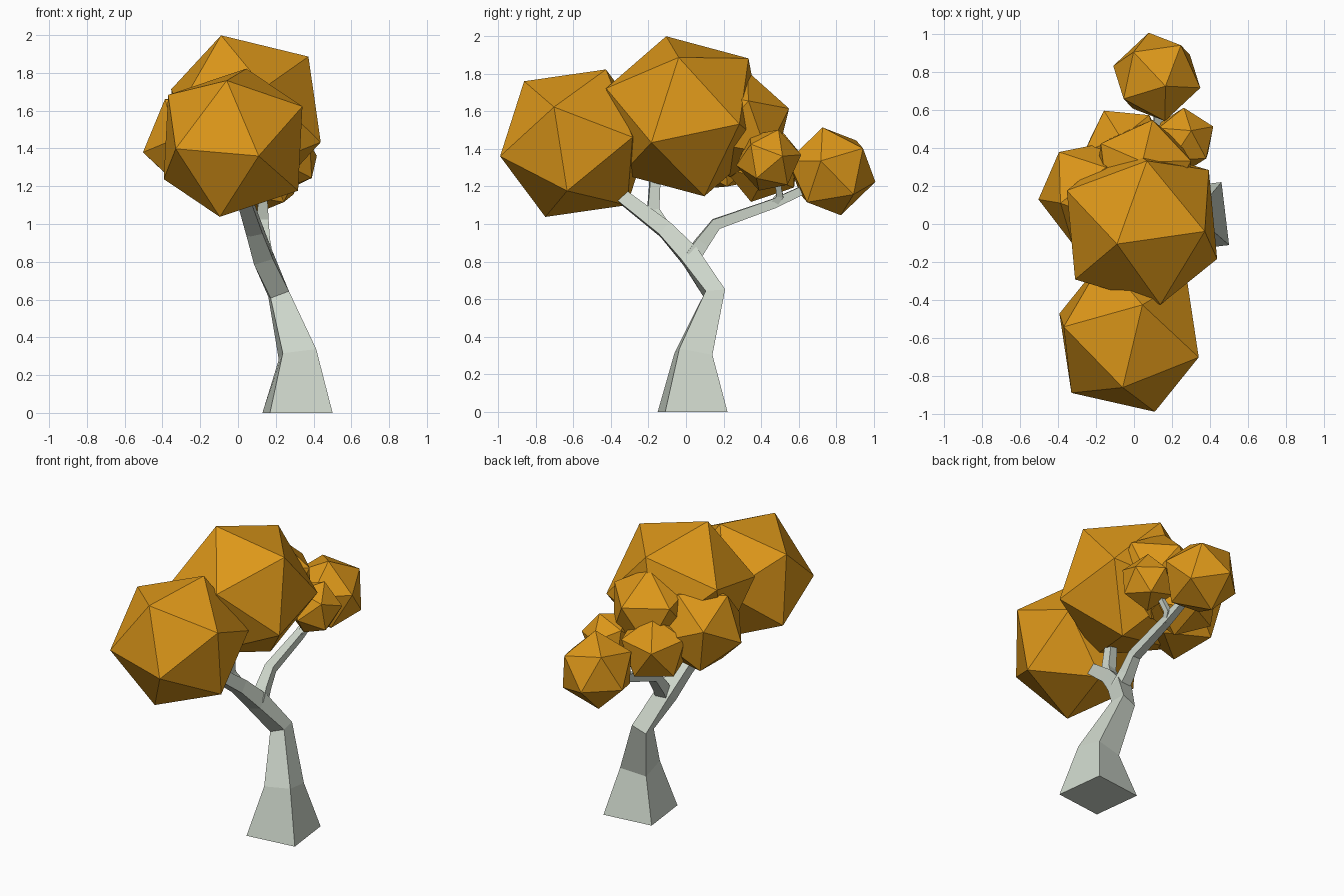
import bpy, bmesh, math
from mathutils import Vector, Matrix

if "Cube" in bpy.data.objects:
    bpy.data.objects.remove(bpy.data.objects["Cube"])


def material(name, rgb):
    m = bpy.data.materials.new(name)
    m.diffuse_color = (*rgb, 1)
    m.use_nodes = True
    m.node_tree.nodes["Principled BSDF"].inputs["Base Color"].default_value = m.diffuse_color
    return m


BARK = material("pale_bark", (0.62, 0.68, 0.60))
LEAF = material("orange_leaves", (0.72, 0.31, 0.01))


def finish(bm, name, mat):
    bmesh.ops.recalc_face_normals(bm, faces=bm.faces)
    mesh = bpy.data.meshes.new(name)
    bm.to_mesh(mesh)
    bm.free()
    mesh.materials.append(mat)
    obj = bpy.data.objects.new(name, mesh)
    bpy.context.collection.objects.link(obj)


def limb(name, path, flat_start=False):
    """Square tapered tube through (x, y, z, half width) points."""
    pts = [Vector(p[:3]) for p in path]
    dirs = [(b - a).normalized() for a, b in zip(pts, pts[1:])]
    side = Vector((math.cos(0.12), math.sin(0.12), 0))
    bm = bmesh.new()
    rings = []
    for i, p in enumerate(pts):
        t = (dirs[max(i - 1, 0)] + dirs[min(i, len(dirs) - 1)]).normalized()
        if i == 0 and flat_start:
            t = Vector((0, 0, 1))
        u = (side - t * side.dot(t)).normalized()
        v = t.cross(u)
        h = path[i][3]
        rings.append([bm.verts.new(p + h * (a * u + b * v))
                      for a, b in ((-1, -1), (1, -1), (1, 1), (-1, 1))])
    for r, s in zip(rings, rings[1:]):
        for k in range(4):
            n = (k + 1) % 4
            bm.faces.new((r[k], r[n], s[n], s[k]))
    bm.faces.new(rings[0])
    bm.faces.new(rings[-1])
    finish(bm, name, BARK)


def frame(a, b):
    a = a.normalized()
    c = a.cross(b).normalized()
    return Matrix((a, c.cross(a), c)).transposed()


def clump(name, centre, radius, corner, neighbour):
    """Icosahedron turned so two adjacent corners face the given points."""
    bm = bmesh.new()
    bmesh.ops.create_icosphere(bm, subdivisions=1, radius=1)
    bm.verts.ensure_lookup_table()
    v0 = bm.verts[0]
    v1 = v0.link_edges[0].other_vert(v0)
    c = Vector(centre)
    rot = frame(Vector(corner) - c, Vector(neighbour) - c) @ frame(v0.co, v1.co).transposed()
    for v in bm.verts:
        v.co = c + radius * (rot @ v.co.normalized())
    finish(bm, name, LEAF)


# Trunk continuing into the front branch
limb("trunk", [(.315, .035, 0, .167), (.315, .04, .31, .09), (.215, .152, .63, .052),
               (.13, .02, .83, .052), (.085, -.11, .97, .043),
               (.03, -.33, 1.14, .036), (-.02, -.48, 1.27, .03)], True)
# Side branches
limb("back_branch", [(.14, .03, .82, .04), (.13, .085, .9, .036), (.13, .16, 1.0, .03),
                     (.13, .47, 1.11, .025), (.125, .62, 1.18, .022), (.12, .75, 1.25, .02)])
limb("upper_branch", [(.085, -.11, .96, .036), (.055, -.175, 1.07, .032), (.04, -.16, 1.32, .025)])
limb("back_twig", [(.13, .46, 1.1, .02), (.15, .5, 1.15, .018), (.2, .48, 1.25, .015)])

# Foliage clumps
clump("front_foliage", (-.026, -.587, 1.43), .43, (.11, -.99, 1.36), (-.06, -.86, 1.76))
clump("crown_foliage", (.042, -.004, 1.573), .457, (-.09, -.106, 2.0), (.37, -.04, 1.89))
clump("left_foliage", (-.22, .165, 1.43), .29, (-.5, .13, 1.38), (-.43, .1, 1.69))
clump("rear_upper_foliage", (.05, .28, 1.53), .285, (.095, .535, 1.61), (.04, .3, 1.80))
clump("rear_middle_foliage", (-.05, .40, 1.34), .23, (-.16, .6, 1.39), (.05, .6, 1.42))
clump("right_small_foliage", (.26, .44, 1.34), .175, (.41, .51, 1.36), (.38, .355, 1.42))
clump("back_foliage", (.12, .775, 1.28), .243, (.165, .727, 1.51), (.26, .95, 1.43))
